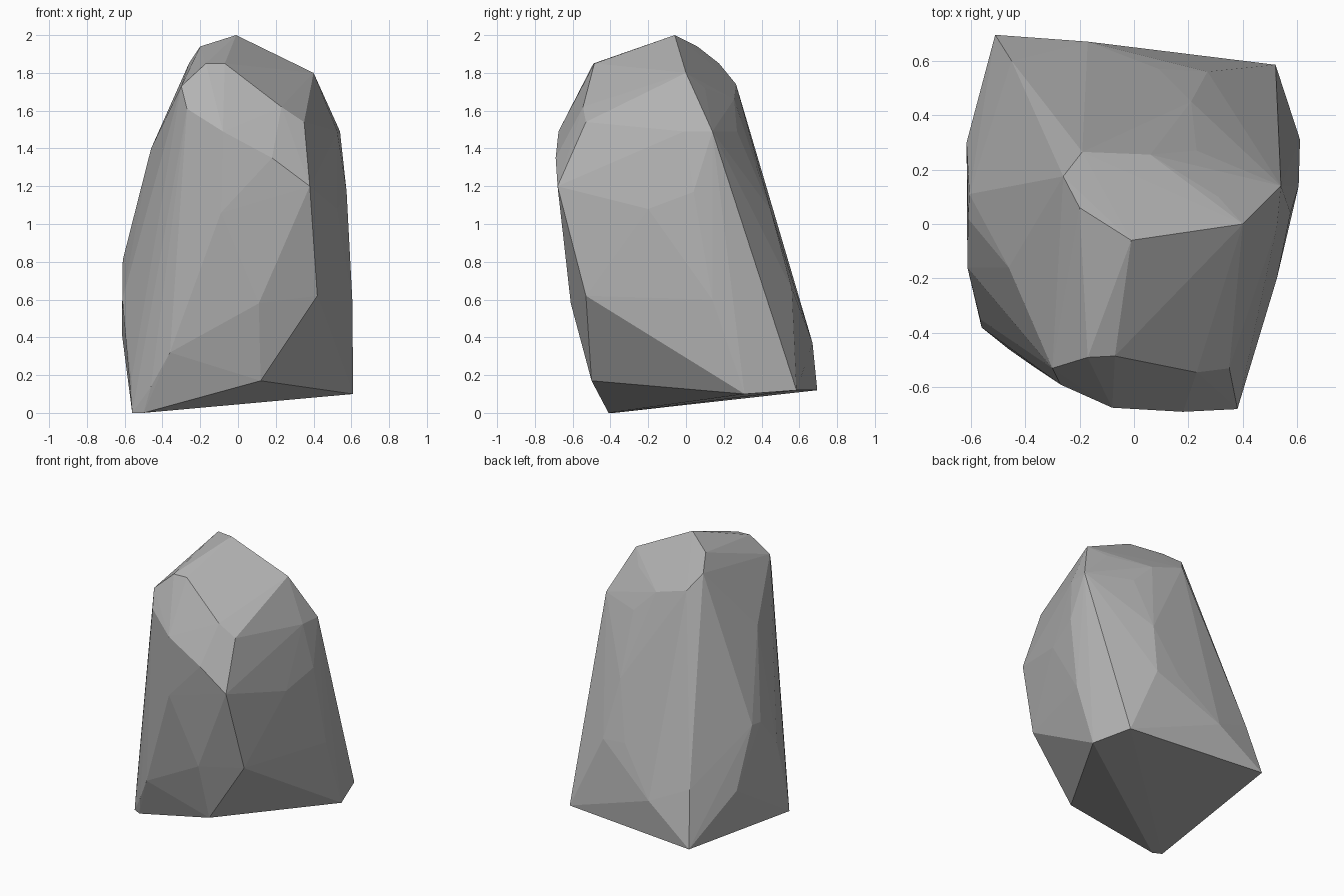
import bpy
import bmesh

# Remove the default object
default_cube = bpy.data.objects.get("Cube")
if default_cube:
    bpy.data.objects.remove(default_cube, do_unlink=True)


def make_material(name, colour):
    material = bpy.data.materials.new(name)
    material.use_nodes = True
    material.diffuse_color = colour
    shader = material.node_tree.nodes["Principled BSDF"]
    shader.inputs["Base Color"].default_value = colour
    shader.inputs["Roughness"].default_value = 1
    return material


def make_chiselled_stone(name, corner_groups, material):
    """Wrap a tight faceted skin around the corner points of the stone."""
    bm = bmesh.new()
    for group in corner_groups:
        for corner in group:
            bm.verts.new(corner)
    hull = bmesh.ops.convex_hull(bm, input=bm.verts[:], use_existing_faces=False)
    unused = set(hull["geom_interior"] + hull["geom_unused"])
    loose = [item for item in unused if isinstance(item, bmesh.types.BMVert)]
    bmesh.ops.delete(bm, geom=loose, context="VERTS")
    bmesh.ops.recalc_face_normals(bm, faces=bm.faces[:])
    mesh = bpy.data.meshes.new(name)
    bm.to_mesh(mesh)
    bm.free()
    mesh.materials.append(material)
    mesh.shade_flat()
    stone = bpy.data.objects.new(name, mesh)
    bpy.context.collection.objects.link(stone)
    return stone


# Sloping cap around the peak
cap = [
    (-.01, -.06, 2), (.4, 0, 1.8), (.31, .1, 1.72), (.06, .255, 1.66),
    (-.19, .265, 1.74), (-.26, .175, 1.85), (-.2, .06, 1.94),
]

# Bevelled shoulder over the front
shoulder = [
    (-.17, -.49, 1.85), (-.07, -.485, 1.85), (.23, -.545, 1.62),
    (.35, -.53, 1.54), (.38, -.68, 1.2), (.18, -.69, 1.35),
    (-.08, -.675, 1.49), (-.27, -.59, 1.61), (-.3, -.53, 1.73),
]

# Front face below the shoulder
front = [
    (.42, -.53, .62), (.12, -.5, .17), (.11, -.61, .58),
    (-.09, -.66, 1.06), (-.36, -.53, .32), (-.46, -.46, .14),
]

# Facets on the left flank
left_flank = [
    (.54, .14, 1.49), (.525, -.01, 1.49), (.45, -.22, 1.4), (.52, -.1, 1.3),
    (.575, .04, 1.17), (.525, -.2, 1.08), (.605, .14, .6),
]

# Facets on the right flank
right_flank = [
    (-.46, -.16, 1.4), (-.61, .02, .81), (-.605, .11, .82),
    (-.615, .3, .42), (-.612, -.16, .6), (-.565, -.35, .17),
]

# Sloping back face
back = [
    (.23, .27, 1.49), (.21, .45, 1.07), (.09, .57, .68), (.27, .56, .66),
    (.14, .605, .44), (-.17, .67, .37), (-.45, .6, .5),
]

# Tilted underside
base = [
    (-.56, -.38, 0), (-.5, -.41, 0), (.61, .31, .1),
    (.52, .585, .12), (-.51, .695, .12),
]

stone_grey = make_material("stone_grey", (.45, .45, .45, 1))
make_chiselled_stone(
    "faceted_rock",
    [cap, shoulder, front, left_flank, right_flank, back, base],
    stone_grey,
)
